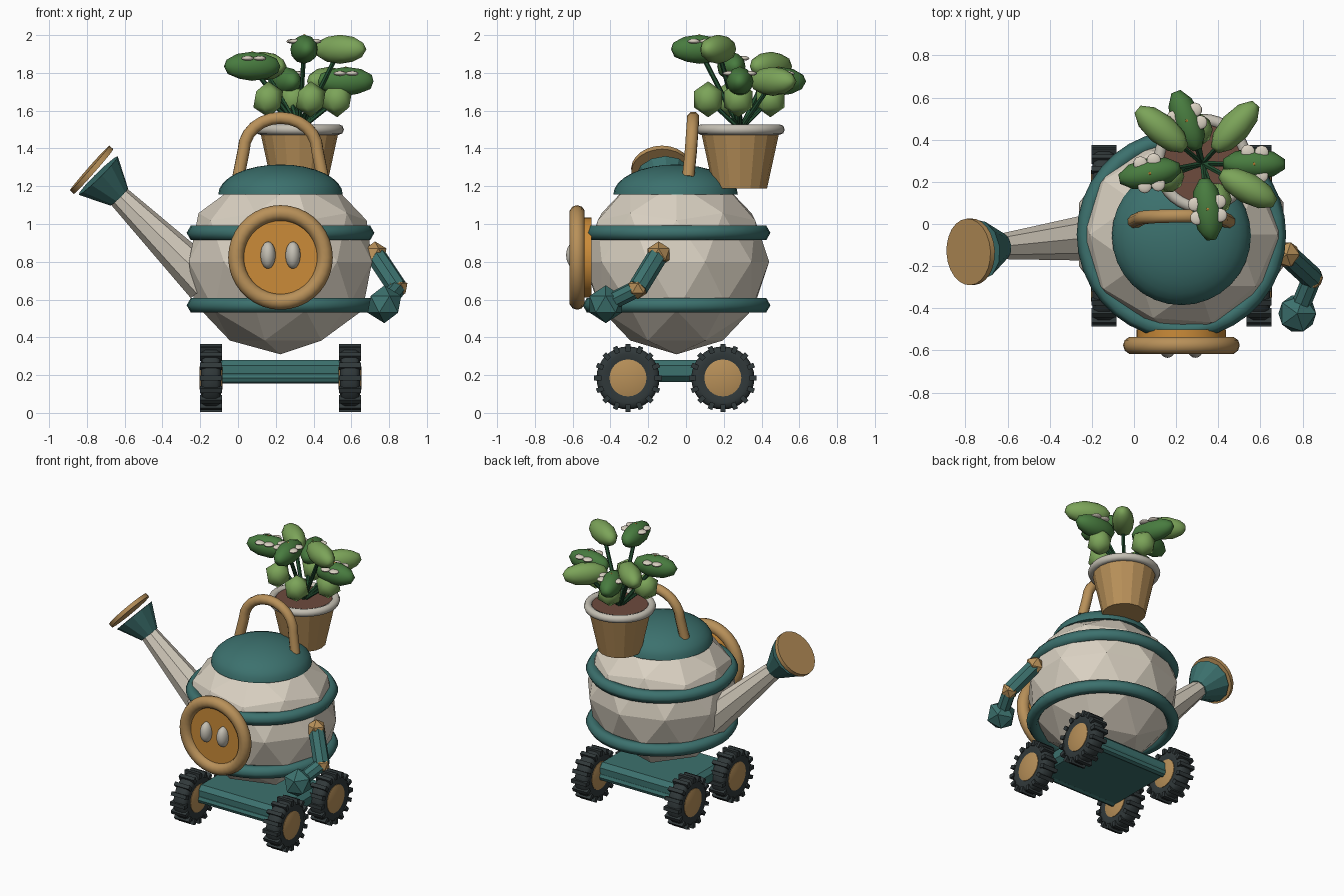
import bpy, bmesh, math
from mathutils import Vector, Matrix

if "Cube" in bpy.data.objects:
    bpy.data.objects.remove(bpy.data.objects["Cube"], do_unlink=True)


def material(name, *rgb):
    m = bpy.data.materials.new(name)
    m.use_nodes = True
    m.diffuse_color = (*rgb, 1)
    m.node_tree.nodes["Principled BSDF"].inputs["Base Color"].default_value = (*rgb, 1)
    return m


teal = material("teal paint", .045, .165, .155)
cream = material("cream enamel", .7, .64, .54)
wood = material("warm wood", .48, .28, .1)
orange = material("orange glass", .6, .26, .04)
rubber = material("dark rubber", .03, .04, .042)
light_green = material("light leaf green", .2, .37, .1)
dark_green = material("dark leaf green", .065, .2, .05)
stem_green = material("stem green", .017, .08, .032)
soil_brown = material("soil brown", .155, .07, .048)
stone = material("pale stone", .55, .52, .45)


def finish(name, mat, smooth=None):
    ob = bpy.context.object
    ob.name = name
    ob.data.materials.append(mat)
    if smooth:
        bpy.ops.object.shade_smooth_by_angle(angle=math.radians(smooth))
    return ob


def ball(name, mat, loc, scale, sub=2, smooth=None, turn=0):
    bpy.ops.mesh.primitive_ico_sphere_add(subdivisions=sub, radius=1, location=loc,
                                          rotation=(0, 0, turn))
    bpy.context.object.scale = scale
    return finish(name, mat, smooth)


def rod(name, mat, a, b, r1, r2=None, sides=8, smooth=None):
    a, b = Vector(a), Vector(b)
    turn = (b - a).to_track_quat('Z', 'Y').to_euler()
    bpy.ops.mesh.primitive_cone_add(vertices=sides, radius1=r1, depth=(b - a).length,
                                    radius2=r1 if r2 is None else r2,
                                    location=(a + b) / 2, rotation=turn)
    return finish(name, mat, smooth)


def ring(name, mat, loc, major, minor, rot=(0, 0, 0), sides=8, smooth=80):
    bpy.ops.mesh.primitive_torus_add(location=loc, rotation=rot, major_radius=major,
                                     minor_radius=minor, major_segments=36,
                                     minor_segments=sides)
    return finish(name, mat, smooth)


def lathe(name, mat, profile, loc, axis, steps=32, smooth=None):
    """Spin (radius, height) points around an axis."""
    bm = bmesh.new()
    vs = [bm.verts.new((r, 0, h)) for r, h in profile]
    es = [bm.edges.new(p) for p in zip(vs, vs[1:])]
    bmesh.ops.spin(bm, geom=vs + es, cent=(0, 0, 0), axis=(0, 0, 1),
                   angle=math.tau, steps=steps, use_merge=True)
    bmesh.ops.remove_doubles(bm, verts=bm.verts, dist=1e-4)
    bmesh.ops.recalc_face_normals(bm, faces=bm.faces)
    me = bpy.data.meshes.new(name)
    bm.to_mesh(me)
    bm.free()
    ob = bpy.data.objects.new(name, me)
    bpy.context.collection.objects.link(ob)
    ob.location = loc
    ob.rotation_euler = Vector(axis).to_track_quat('Z', 'Y').to_euler()
    bpy.ops.object.select_all(action='DESELECT')
    ob.select_set(True)
    bpy.context.view_layer.objects.active = ob
    return finish(name, mat, smooth)


CX, CY = .225, -.05

# Faceted body, hoops and domed lid
ball("body", cream, (CX, CY, .8), (.51, .49, .49))
for tag, z in (("upper", .953), ("lower", .57)):
    ring(tag + "_hoop", teal, (CX, CY, z), .453, .044, sides=6)
dome = [(.33 * math.cos(t), .16 * math.sin(t)) for t in [i * math.pi / 16 for i in range(9)]]
lathe("lid", teal, [(0, 0)] + dome, (CX, CY - .005, 1.155), (0, 0, 1), smooth=50)

# Porthole face
FZ, upright = .823, (math.pi / 2, 0, 0)
ring("face_frame", wood, (CX, -.576, FZ), .235, .042, upright, sides=10)
rod("face_plate", orange, (CX, -.50, FZ), (CX, -.58, FZ), .212, sides=32, smooth=40)
for tag, s in (("left", 1), ("right", -1)):
    ball(tag + "_eye", stone, (CX + s * .066, -.585, FZ + .012), (.04, .05, .072), 3, 60)

# Spout with flared head and rose
tip, flare = Vector((-.635, -.107, 1.15)), Vector((-.74, -.122, 1.257))
rod("spout", cream, (-.17, -.06, .69), tip, .115, .06)
rod("spout_head", teal, tip - Vector((-.006, 0, .006)), flare, .066, .146, 12)
rose = Vector((-.775, -.132, 1.287))
normal = Vector((-.75, -.04, .66)).normalized()
rod("spout_rose", wood, rose - normal * .014, rose + normal * .014, .158, sides=24, smooth=40)

# Carrying handle
curve = bpy.data.curves.new("handle", 'CURVE')
curve.dimensions = '3D'
curve.bevel_depth, curve.bevel_resolution = .034, 2
curve.use_fill_caps = True
spline = curve.splines.new('POLY')
arc = [(-.223, .012, 1.25)]
for i in range(13):
    t = math.pi * i / 12
    arc.append((-.195 * math.cos(t), .026 + .012 * math.sin(t), 1.39 + .172 * math.sin(t)))
arc.append((.223, .012, 1.25))
spline.points.add(len(arc) - 1)
for p, (x, y, z) in zip(spline.points, arc):
    p.co = (CX + x, y, z, 1)
handle = bpy.data.objects.new("handle", curve)
bpy.context.collection.objects.link(handle)
curve.materials.append(wood)

# Bent arm
shoulder, elbow, hand = (.725, -.145, .84), (.845, -.255, .66), (.775, -.425, .575)
rod("upper_arm", teal, shoulder, elbow, .054)
rod("forearm", teal, elbow, hand, .046)
ball("shoulder_joint", wood, shoulder, (.068,) * 3, 1)
ball("elbow_joint", wood, elbow, (.058,) * 3, 1)
ball("hand", teal, hand, (.1,) * 3, 1)

# Chassis
bpy.ops.mesh.primitive_cube_add(size=1, location=(CX, -.055, .222))
deck = finish("chassis", teal)
deck.scale = (.68, .54, .116)
bpy.ops.object.transform_apply(location=False, rotation=False, scale=True)
bevel = deck.modifiers.new("edge", 'BEVEL')
bevel.width, bevel.segments = .03, 1

# Wheels with tread blocks
TREADS, RADIUS, WZ = 16, .172, .185
tyre = [(.095, .046), (.13, .053), (.155, .047), (.167, .028)]
tyre += [(r, -h) for r, h in reversed(tyre)]
for end, y in (("front", -.307), ("rear", .195)):
    rod(end + "_axle", teal, (CX - .34, y, WZ), (CX + .34, y, WZ), .03)
    for side, s in (("left", 1), ("right", -1)):
        tag, x = f"{end}_{side}_", CX + s * .368
        lathe(tag + "tyre", rubber, tyre, (x, y, WZ), (1, 0, 0), smooth=60)
        lathe(tag + "hub", wood, [(0, .062), (.06, .06), (.098, .05), (.098, -.05),
                                  (.06, -.06), (0, -.062)], (x, y, WZ), (1, 0, 0), 24, 40)
        bm = bmesh.new()
        for i in range(TREADS):
            place = (Matrix.Rotation(math.tau * i / TREADS, 4, 'X')
                     @ Matrix.Translation((0, 0, RADIUS - .012))
                     @ Matrix.Diagonal((.118, .026, .038, 1)))
            bmesh.ops.create_cube(bm, size=1, matrix=place)
        me = bpy.data.meshes.new(tag + "treads")
        bm.to_mesh(me)
        bm.free()
        me.materials.append(rubber)
        treads = bpy.data.objects.new(tag + "treads", me)
        bpy.context.collection.objects.link(treads)
        treads.location = (x, y, WZ)

# Flower pot
PX, PY = .325, .287
rod("pot", wood, (PX, PY, 1.188), (PX, PY, 1.5), .142, .21, 16)
ring("pot_rim", stone, (PX, PY, 1.5), .208, .028)
rod("soil", soil_brown, (PX, PY, 1.48), (PX, PY, 1.51), .192, sides=24)

# Plant: radial leaves on stems, blossoms on the dark ones
leaves = [("west", .075, .24, 1.835, 1), ("south", .35, .07, 1.925, 1),
          ("east", .57, .285, 1.755, 1), ("north", .25, .49, 1.755, 1),
          ("southeast", .54, .17, 1.925, 0), ("northeast", .48, .46, 1.755, 0),
          ("northwest", .13, .45, 1.835, 0)]
root = Vector((PX, PY, 1.5))
for tag, x, y, z, blooming in leaves:
    centre = Vector((x, y, z))
    turn = math.atan2(y - PY, x - PX)
    rod(tag + "_stem", stem_green, root, centre, .013, sides=6)
    ball(tag + "_leaf", dark_green if blooming else light_green, centre,
         (.155, .073, .077), 2, 60, turn)
    if blooming:
        spin = Matrix.Rotation(turn, 3, 'Z')
        for u, v in ((-.03, -.058), (.035, -.055), (-.03, .058), (.035, .055)):
            ball(tag + "_blossom", cream, centre + spin @ Vector((u, v, .042)),
                 (.034, .034, .013), 2, 60)
        ball(tag + "_pollen", orange, centre + Vector((0, 0, .074)), (.008, .008, .006), 1)
for i, (x, y) in enumerate(((-.165, -.06), (.06, -.17), (.2, -.01), (-.03, .16))):
    centre = root + Vector((x, y, .16))
    rod(f"sprout_stem_{i + 1}", stem_green, root, centre, .012, sides=6)
    ball(f"sprout_{i + 1}", light_green, centre, (.088, .088, .095), 1, 60)
